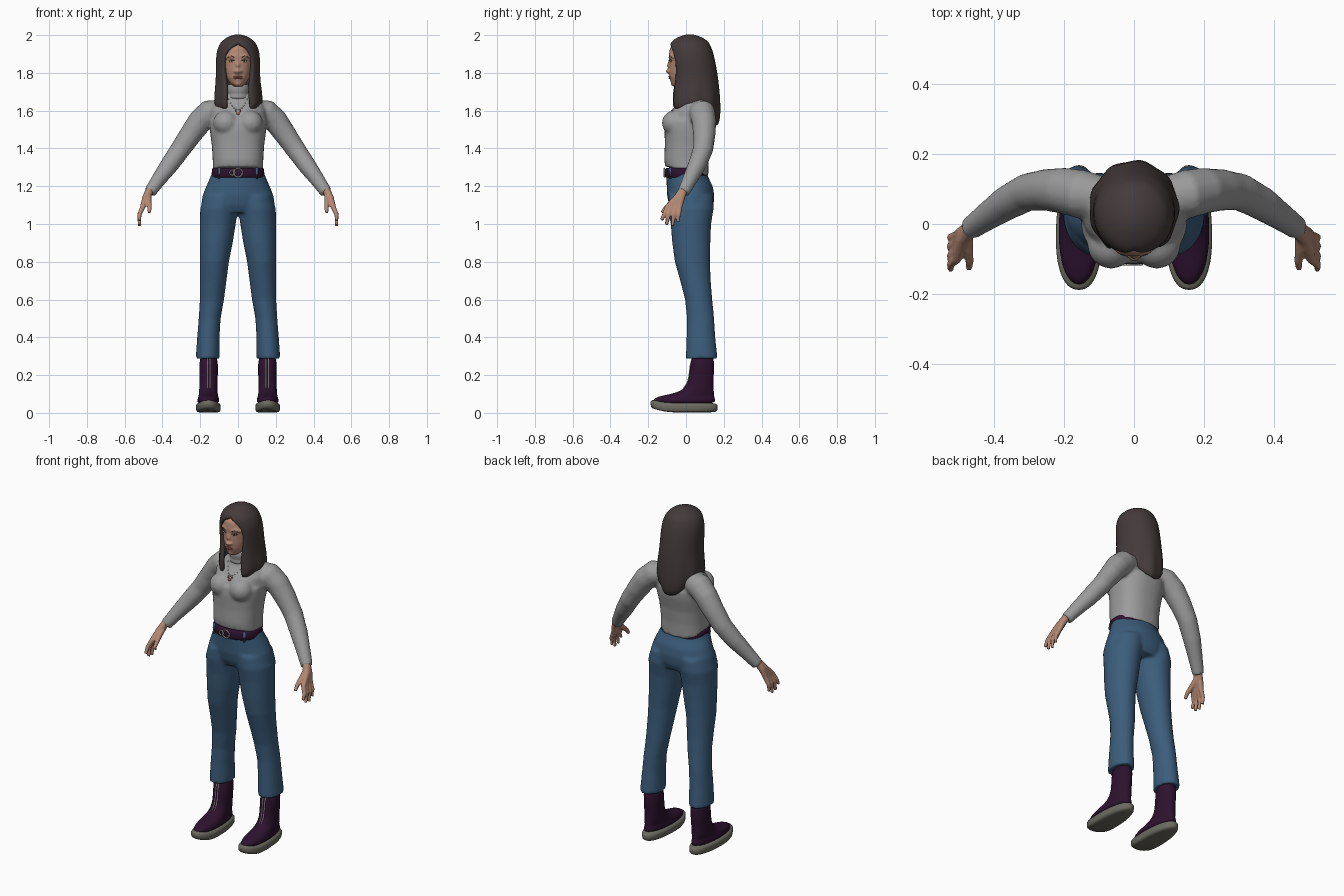
import bpy, bmesh, math
from mathutils import Vector

cube = bpy.data.objects.get("Cube")
if cube:
    bpy.data.objects.remove(cube)


def material(name, r, g, b):
    m = bpy.data.materials.new(name)
    m.use_nodes = True
    m.diffuse_color = (r, g, b, 1)
    m.node_tree.nodes["Principled BSDF"].inputs["Base Color"].default_value = (r, g, b, 1)
    return m


knit = material("grey knit", .33, .33, .33)
denim = material("blue denim", .045, .11, .2)
brown = material("dark brown hair", .058, .043, .043)
leather = material("plum leather", .026, .006, .028)
rubber = material("grey rubber", .15, .145, .12)
skin = material("skin", .46, .25, .175)
metal = material("light metal", .6, .57, .55)
rose = material("rose", .4, .13, .09)
white = material("eye white", .45, .42, .4)


def skin_rings(bm, rings):
    """Join rings of vertices into a closed solid."""
    n = len(rings[0])
    for a, b in zip(rings, rings[1:]):
        for i in range(n):
            j = (i + 1) % n
            bm.faces.new((a[i], a[j], b[j], b[i]))
    bm.faces.new(rings[0][::-1])
    bm.faces.new(rings[-1])


def stack(bm, rows, side=1, power=2, tilt=0, taper=0, n=32):
    """Horizontal ovals (z, cx, cy, rx, ry), bottom to top; tilt slopes the first."""
    rings = []
    for k, (z, cx, cy, rx, ry) in enumerate(rows):
        ring = []
        for i in range(n):
            t = math.tau * i / n
            c, s = (math.copysign(abs(v) ** (2 / power), v) for v in (math.cos(t), math.sin(t)))
            dz = -tilt * s if k == 0 else 0
            ring.append(bm.verts.new((side * cx + rx * c * (1 - taper * s), cy + ry * s, z + dz)))
        rings.append(ring)
    skin_rings(bm, rings)


def tube(bm, path, side=1, n=14):
    """Round tube through points (x, y, z, radius)."""
    pts = [Vector((side * p[0], p[1], p[2])) for p in path]
    rings = []
    for i, p in enumerate(pts):
        d = pts[min(i + 1, len(pts) - 1)] - pts[max(i - 1, 0)]
        q = d.to_track_quat('Z', 'Y')
        rings.append([bm.verts.new(p + q @ Vector((math.cos(a), math.sin(a), 0)) * path[i][3])
                      for a in (math.tau * k / n for k in range(n))])
    skin_rings(bm, rings)


def ball(bm, centre, size):
    made = bmesh.ops.create_uvsphere(bm, u_segments=16, v_segments=10, radius=1)["verts"]
    for v in made:
        v.co = Vector(centre) + Vector(a * b for a, b in zip(v.co, size))


def finish(name, bm, mat, voxel=0, smooth=4, subsurf=0, recalc=True):
    if recalc:
        bmesh.ops.recalc_face_normals(bm, faces=bm.faces)
    me = bpy.data.meshes.new(name)
    bm.to_mesh(me)
    bm.free()
    me.materials.append(mat)
    me.shade_smooth()
    ob = bpy.data.objects.new(name, me)
    bpy.context.collection.objects.link(ob)
    if voxel:
        r = ob.modifiers.new("Blend", 'REMESH')
        r.mode, r.voxel_size, r.use_smooth_shade = 'VOXEL', voxel, True
        s = ob.modifiers.new("Soften", 'SMOOTH')
        s.factor, s.iterations = .5, smooth
    if subsurf:
        s = ob.modifiers.new("Subdivide", 'SUBSURF')
        s.levels = s.render_levels = subsurf
    return ob


def front_y(ob, x, z):
    """Depth of the front surface of an object."""
    ev = ob.evaluated_get(bpy.context.evaluated_depsgraph_get())
    hit, loc, _, _ = ev.ray_cast(Vector((x, -1, z)), Vector((0, 1, 0)))
    return loc.y if hit else -.08


# Sweater: torso, bust and arms blended together
bm = bmesh.new()
stack(bm, [(1.28, 0, .004, .134, .114), (1.34, 0, .002, .134, .118), (1.42, 0, .008, .139, .12),
           (1.5, 0, .016, .15, .13), (1.55, 0, .022, .153, .128)], power=2.4, tilt=.025)
stack(bm, [(1.53, 0, .022, .15, .125), (1.6, 0, .035, .15, .11), (1.65, 0, .05, .125, .085),
           (1.68, 0, .04, .08, .065), (1.71, 0, .025, .05, .05)])
for s in (1, -1):
    ball(bm, (s * .065, -.062, 1.535), (.068, .066, .066))
    tube(bm, [(.09, .075, 1.6, .06), (.15, .085, 1.59, .07), (.2, .095, 1.545, .066), (.25, .097, 1.475, .06),
              (.305, .09, 1.395, .054), (.365, .058, 1.31, .049), (.42, .02, 1.235, .04),
              (.468, -.014, 1.166, .033)], s)
sweater = finish("sweater", bm, knit, .009, 5)

# Folded collar
bm = bmesh.new()
stack(bm, [(1.655, 0, .025, .062, .062), (1.675, 0, .022, .059, .06), (1.69, 0, .022, .054, .055),
           (1.7, 0, .02, .06, .06), (1.725, 0, .018, .06, .059), (1.742, 0, .018, .054, .054),
           (1.738, 0, .018, .045, .045)])
finish("collar", bm, knit, subsurf=1)

# Trousers: hips and both legs blended together
bm = bmesh.new()
stack(bm, [(1.06, 0, .03, .17, .1), (1.1, 0, .028, .195, .118), (1.15, 0, .025, .188, .125),
           (1.2, 0, .02, .168, .122), (1.25, 0, .006, .146, .111), (1.285, 0, .003, .134, .106)])
for s in (1, -1):
    stack(bm, [(.288, .161, .083, .063, .084), (.4, .157, .079, .059, .076), (.5, .15, .077, .058, .072),
               (.6, .138, .067, .064, .072), (.7, .131, .05, .07, .081), (.8, .125, .034, .077, .093),
               (.9, .115, .028, .087, .101), (1, .107, .026, .095, .107), (1.08, .1, .026, .1, .12),
               (1.15, .085, .025, .095, .118)], s)
trousers = finish("trousers", bm, denim, .009, 4)

# Belt, loops and buckle
bm = bmesh.new()
stack(bm, [(z, 0, .001, .137 + g, .11 + g) for z, g in ((1.247, 0), (1.252, .003), (1.29, .001), (1.296, -.004))],
      power=2.2, n=48)
belt = finish("belt", bm, leather)
bm = bmesh.new()
for s in (1, -1):
    y = front_y(belt, s * .1, 1.27) - .003
    tube(bm, [(s * .1, y + .002, 1.24, .007), (s * .1, y, 1.27, .007), (s * .1, y + .002, 1.3, .007)])
finish("belt_loops", bm, denim)
bm = bmesh.new()
for cx, r in ((0, .023), (-.03, .014)):
    tube(bm, [(cx + r * math.cos(a), front_y(belt, 0, 1.27) - .004, 1.272 + r * math.sin(a), .0035)
              for a in (math.tau * k / 24 for k in range(25))], n=6)
finish("belt_buckle", bm, metal)

# Boots, soles and zips
for s, side in ((1, "left"), (-1, "right")):
    bm = bmesh.new()
    stack(bm, [(0, .157, -.01, .057, .165), (.01, .157, -.01, .065, .178), (.042, .157, -.01, .066, .18),
               (.055, .157, -.01, .061, .172)], s, 2.3, taper=.1)
    for v in bm.verts:
        v.co.z += 1.8 * max(0, -.08 - v.co.y) ** 2
    finish(side + "_sole", bm, rubber, subsurf=1)
    bm = bmesh.new()
    stack(bm, [(.045, .157, -.01, .06, .168), (.07, .157, -.01, .058, .166), (.086, .157, -.002, .053, .152),
               (.097, .157, .028, .05, .12), (.115, .157, .062, .049, .086), (.15, .156, .076, .048, .068),
               (.2, .155, .083, .048, .064), (.33, .156, .09, .052, .066)], s, 2.1, taper=.06)
    boot = finish(side + "_boot", bm, leather, subsurf=1)
    bm = bmesh.new()
    for dx in (-.007, .007):
        x = s * .155 + dx
        tube(bm, [(x, front_y(boot, x, z) - .001, z, .0028) for z in (.13, .16, .19, .22, .25, .29)], n=6)
    finish(side + "_zip", bm, metal)

# Hands
for s, side in ((1, "left"), (-1, "right")):
    bm = bmesh.new()
    for ky, ty, tz in ((-.1, -.13, 1.02), (-.078, -.104, .995), (-.055, -.072, .99), (-.034, -.042, 1.01)):
        tube(bm, [(.462, -.012, 1.185, .023), (.488, .35 * ky - .012, 1.14, .019), (.505, ky, 1.088, .014),
                  (.522, (ky + ty) / 2, 1.05, .0115), (.522, ty, tz, .009)], s)
    tube(bm, [(.475, -.03, 1.15, .018), (.473, -.075, 1.115, .015), (.468, -.105, 1.088, .012),
              (.47, -.128, 1.06, .009)], s)
    finish(side + "_hand", bm, skin, .005, 3)

# Head with nose, cheeks and chin
bm = bmesh.new()
stack(bm, [(1.728, 0, -.035, .022, .03), (1.745, 0, -.025, .042, .054), (1.775, 0, -.01, .062, .078),
           (1.81, 0, 0, .073, .09), (1.85, 0, .008, .08, .098), (1.89, 0, .01, .082, .102),
           (1.93, 0, .015, .076, .1), (1.965, 0, .02, .05, .07)])
stack(bm, [(1.69, 0, .02, .045, .045), (1.79, 0, .01, .045, .05)])
tube(bm, [(0, -.084, 1.868, .008), (0, -.092, 1.835, .01), (0, -.097, 1.812, .013), (0, -.088, 1.8, .011)])
ball(bm, (0, -.064, 1.745), (.022, .017, .016))
for s in (1, -1):
    ball(bm, (s * .014, -.087, 1.808), (.009, .012, .008))
    tube(bm, [(.014, -.083, 1.883, .011), (.04, -.075, 1.89, .011), (.062, -.055, 1.882, .009)], s)
head = finish("head", bm, skin, .005, 4)

# Facial features
for part, mat, z, dx, size in (("eyes", white, 1.862, .034, (.014, .004, .0055)),
                               ("irises", brown, 1.862, .034, (.0055, .006, .0055))):
    bm = bmesh.new()
    for s in (1, -1):
        ball(bm, (s * dx, front_y(head, s * dx, z), z), size)
    finish(part, bm, mat)
bm = bmesh.new()
for s in (1, -1):
    for arc in (((.018, 1.882), (.036, 1.889), (.054, 1.882)), ((.02, 1.865), (.034, 1.869), (.048, 1.864))):
        tube(bm, [(s * x, front_y(head, s * x, z), z, .0022) for x, z in arc], n=6)
finish("brows_and_lashes", bm, brown)
bm = bmesh.new()
for z, h in ((1.78, .004), (1.772, .005)):
    ball(bm, (0, front_y(head, 0, z) + .002, z), (.023, .007, h))
finish("lips", bm, rose)

# Hair: an open-fronted shell, rows of (z, cy, rx, ry, front gap, drop at back)
rows = [(1.605, .04, .117, .132, 36, .09), (1.64, .043, .13, .14, 33, .06), (1.7, .045, .126, .135, 30, .02),
        (1.76, .042, .118, .13, 37, 0), (1.82, .036, .117, .127, 43, 0), (1.88, .029, .117, .122, 41, 0),
        (1.92, .024, .112, .117, 30, 0), (1.948, .02, .1, .108, 8, 0), (1.965, .02, .09, .1, 0, 0),
        (1.988, .02, .06, .068, 0, 0), (2.002, .02, .025, .028, 0, 0), (2.004, .02, 0, 0, 0, 0)]
bm = bmesh.new()
cols, grid = 36, []
for z, cy, rx, ry, gap, drop in rows:
    line = []
    for j in range(cols + 1):
        t = math.radians(gap + (360 - 2 * gap) * j / cols)
        wave = 1 + min(drop, .03) * math.sin(9 * t)
        back = max(0, -math.cos(t)) ** 2
        line.append(bm.verts.new((rx * wave * math.sin(t), cy - ry * wave * math.cos(t), z - drop * back)))
    grid.append(line)
for a, b in zip(grid, grid[1:]):
    for j in range(cols):
        bm.faces.new((a[j], a[j + 1], b[j + 1], b[j]))
bmesh.ops.remove_doubles(bm, verts=bm.verts, dist=.0005)
hair = finish("hair", bm, brown, recalc=False)
solid = hair.modifiers.new("Thickness", 'SOLIDIFY')
solid.thickness, solid.offset = .028, -1
sub = hair.modifiers.new("Subdivide", 'SUBSURF')
sub.levels = sub.render_levels = 1

# Necklace beads and pendant
bm = bmesh.new()
for k in range(-5, 6):
    x, z = k * .01, 1.605 + .0022 * k * k
    ball(bm, (x, front_y(sweater, x, z), z), (.0035, .0035, .0035))
finish("necklace_beads", bm, metal)
bm = bmesh.new()
for x, z, r in ((0, 1.585, .009), (-.012, 1.598, .005), (.012, 1.598, .005)):
    ball(bm, (x, front_y(sweater, x, z), z), (r, .005, r))
finish("necklace_pendant", bm, rose)
